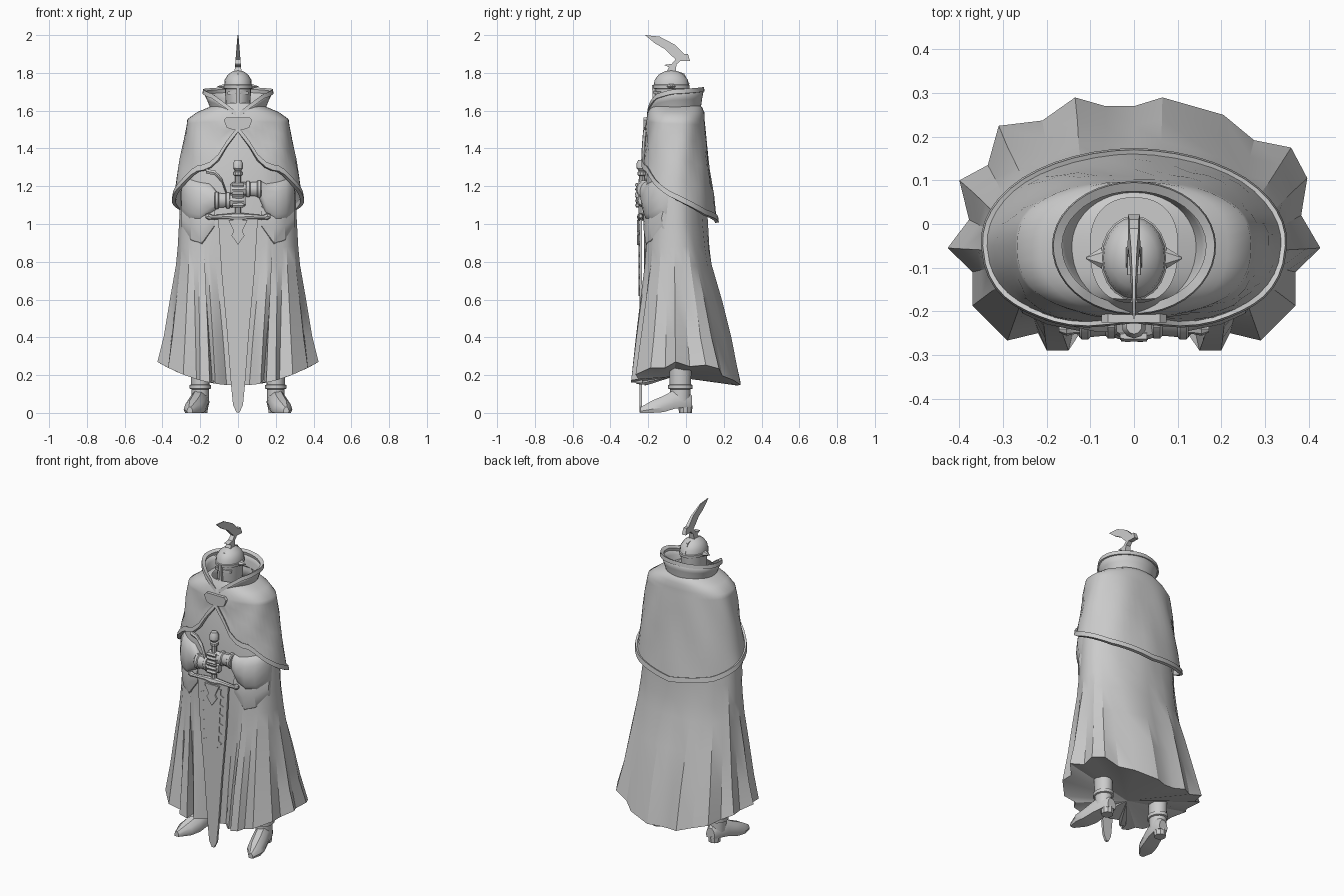
import bpy, bmesh, math
from math import sin, cos, pi, radians, atan2, copysign

if "Cube" in bpy.data.objects:
    bpy.data.objects.remove(bpy.data.objects["Cube"])


def finish(name, bm, smooth=35):
    bmesh.ops.recalc_face_normals(bm, faces=bm.faces)
    me = bpy.data.meshes.new(name)
    bm.to_mesh(me)
    bm.free()
    ob = bpy.data.objects.new(name, me)
    bpy.context.collection.objects.link(ob)
    bpy.ops.object.select_all(action='DESELECT')
    ob.select_set(True)
    bpy.context.view_layer.objects.active = ob
    if smooth:
        bpy.ops.object.shade_smooth_by_angle(angle=radians(smooth))
    return ob


def loft(name, rings, caps=(True, True), closed=True, smooth=35):
    bm = bmesh.new()
    vs = [[bm.verts.new(p) for p in r] for r in rings]
    n = len(vs[0])
    for a, b in zip(vs, vs[1:]):
        for i in range(n if closed else n - 1):
            j = (i + 1) % n
            bm.faces.new((a[i], a[j], b[j], b[i]))
    for use, r in zip(caps, (vs[0], vs[-1])):
        if use:
            c = bm.verts.new([sum(v.co[k] for v in r) / n for k in range(3)])
            for i in range(n):
                bm.faces.new((r[i], r[(i + 1) % n], c))
    return finish(name, bm, smooth)


def prism(name, pts, place, d):
    """Extrude a 2D outline by +-d; place(u, v, d) gives the 3D point."""
    bm = bmesh.new()
    a, b = [[bm.verts.new(place(u, v, s * d)) for u, v in pts] for s in (-1, 1)]
    n = len(pts)
    for i in range(n):
        bm.faces.new((a[i], a[(i + 1) % n], b[(i + 1) % n], b[i]))
    bm.faces.new(a)
    bm.faces.new(b[::-1])
    return finish(name, bm, 0)


def oval(th, rx, rf, rb, z, kf=.8, kb=1., cy=-.05):
    s, c = sin(th), cos(th)
    k = kf if c > 0 else kb
    return (rx * copysign(abs(s) ** k, s),
            cy - (rf if c > 0 else rb) * copysign(abs(c) ** k, c), z)


def keyed(keys, th):
    a = abs((math.degrees(th) + 180) % 360 - 180)
    for (a0, v0), (a1, v1) in zip(keys, keys[1:]):
        if a <= a1:
            return v0 + (v1 - v0) * (a - a0) / (a1 - a0)
    return keys[-1][1]


def zring(x, y, z, rx, ry, n=16):
    return [(x + rx * sin(2 * pi * i / n), y - ry * cos(2 * pi * i / n), z) for i in range(n)]


def xring(x, y, z, ry, rz, n=12):
    return [(x, y + ry * cos(2 * pi * i / n), z + rz * sin(2 * pi * i / n)) for i in range(n)]


# long robe with pleats deepening toward the hem, closed underneath
front = [(0, -.22), (.06, -.205), (.10, -.25), (.12, -.265), (.135, -.23), (.15, -.29), (.2, -.29),
         (.22, -.25), (.29, -.267), (.37, -.187), (.37, -.11), (.427, -.055)]
back = [(.383, .02), (.397, .105), (.36, .175), (.275, .192), (.205, .25), (.065, .29), (0, .27), (-.065, .27),
        (-.135, .29), (-.21, .237), (-.31, .225), (-.335, .135), (-.4, .1), (-.378, .01)]
hem = front + back + [(-x, y) for x, y in front[:0:-1]]
rings = []
for z, t, k in ((1.55, 0, .72), (1.4, 0, .9), (1.2, 0, .98), (1.0, .03, 1), (.88, .1, 1), (.78, .19, 1),
                (.6, .45, 1), (.4, .72, 1), (0, 1, 1)):
    r = []
    for x, y in hem:
        th = atan2(x, -(y + .04))
        fold = .007 * sin(8 * abs(th) + 7 * z) * max(0, -cos(th) + .3) * (0 < z < 1.1)
        kk = k + fold * 4
        ux, uy, _ = oval(th, .308 * kk, .172 * kk, .158 * kk, 0)
        zz = z if z else .145 + .125 * (x / .427) ** 2
        r.append((ux + (x - ux) * t, uy + (y - uy) * t, zz))
    rings.append(r)
loft("robe", rings, smooth=25)

# shoulder mantle, parted at the front
N = 48
ths = [2 * pi * i / N for i in range(N)]
hemkeys = [(0, 1.5), (15, 1.35), (25, 1.30), (40, 1.29), (60, 1.22), (90, 1.14), (135, 1.06), (180, 1.02)]


def mantle_pt(th, f, off=0, drop=0):
    z = 1.555 + (keyed(hemkeys, th) - 1.555) * f
    d = 1.555 - z
    a = abs((th + pi) % (2 * pi) - pi)
    o = off + .007 * sin(pi * f) * sin(7 * a + 5 * f)
    return oval(th, .268 + d * .17 + o, .16 + d * .1 + o, .148 + d * .12 + o, z - drop, .8, .85 + .15 * f)


rings = [[oval(t, *p, .8, .85) for t in ths] for p in
         ((.10, .13, .11, 1.64), (.155, .14, .135, 1.618), (.215, .152, .147, 1.593))]
rings += [[mantle_pt(t, f) for t in ths] for f in (0, .06, .25, .5, .75, 1)]
loft("mantle", rings, caps=(False, False), smooth=50)
loft("mantle_lining", [[mantle_pt(t, 1) for t in ths], [mantle_pt(t, .85, -.025) for t in ths]],
     caps=(False, False))
loft("mantle_border", [[mantle_pt(t, 1, o, d) for t in ths] for o, d in
                       ((-.008, -.012), (.008, -.018), (.012, .012), (-.008, .014), (-.008, -.012))],
     caps=(False, False))

# flared standing collar with a V opening and a flat lip
topkeys = [(0, 1.575), (20, 1.625), (45, 1.675), (80, 1.70), (180, 1.715)]
cths = [radians(3) + (2 * pi - radians(6)) * i / 40 for i in range(41)]


def collar_pt(t, f, off=0, dz=0):
    g = f ** 1.4
    return oval(t, .125 + .052 * g + off, .135 + .012 * g + off, .115 + .022 * g + off,
                1.56 + (keyed(topkeys, t) - 1.56) * f + dz, 1, 1)


col = loft("collar", [[collar_pt(t, f) for t in cths] for f in (0, .35, .7, 1)],
           caps=(False, False), closed=False)
col.modifiers.new("thickness", 'SOLIDIFY').thickness = .008
loft("collar_lip", [[collar_pt(t, 1, o, z) for t in cths] for o, z in
                    ((-.012, .002), (.008, .012), (.011, -.012), (-.008, -.016), (-.012, .002))],
     caps=(False, False), closed=False)

# clasp plate at the throat
prism("clasp", [(-.075, 1.55), (-.06, 1.565), (.06, 1.565), (.075, 1.55), (.06, 1.51), (.03, 1.5),
                (-.03, 1.5), (-.06, 1.51)], lambda u, v, d: (u, -.212 + d, v), .014)

# helmet, brim, nose guard and side spikes
HY = -.078
loft("helmet", [zring(0, HY, z, rx, ry, 20) for z, rx, ry in
                ((1.56, .058, .072), (1.64, .066, .084), (1.715, .069, .088), (1.718, .076, .096),
                 (1.735, .077, .097), (1.738, .073, .093), (1.765, .07, .087), (1.79, .054, .067),
                 (1.808, .03, .036), (1.814, .01, .012))])
prism("nose_guard", [(-.18, 1.735), (-.174, 1.62), (-.14, 1.62), (-.14, 1.735)],
      lambda u, v, d: (d, u, v), .008)
prism("helmet_ridge", [(-.17, 1.74), (-.14, 1.795), (-.08, 1.82), (-.01, 1.797), (.02, 1.74)],
      lambda u, v, d: (d, u, v), .006)
for s in (-1, 1):
    loft("helmet_spike", [xring(s * x, HY, 1.728, r, r * .6, 6) for x, r in
                          ((.06, .032), (.078, .022), (.11, .002))])
    prism("visor_plate", [(.012, 1.705), (.055, 1.70), (.055, 1.685), (.012, 1.69)],
          lambda u, v, d: (s * u, -.17 + u * .55 + d, v), .008)

# curved blade crest on the helmet
prism("crest", [(-.217, 2.0), (-.14, 1.992), (-.06, 1.95), (-.01, 1.9), (.01, 1.9), (.022, 1.862),
                (-.03, 1.864), (-.05, 1.845), (-.055, 1.81), (-.10, 1.81), (-.09, 1.83), (-.117, 1.842),
                (-.075, 1.848), (-.055, 1.872), (-.075, 1.89), (-.11, 1.925), (-.165, 1.957)],
      lambda u, v, d: (d * (2.03 - v) / .17, u, v), .014)

# greatsword held point down
SY = -.24
hb = [(.105, 1.03), (.088, .75), (.06, .45), (.037, .15), (.026, .04), (.008, .003)]
prism("blade", hb + [(-x, z) for x, z in hb[::-1]], lambda u, v, d: (u, SY + d, v), .007)
teeth = []
for i in range(6):
    z = 1.0 - i * .058
    w = .066 - i * .003
    teeth += [(w - .008, z), (w - .01, z - .035), (w + .012, z - .045)]
teeth.append((.02, .62))
prism("blade_etching", teeth + [(-x, z) for x, z in teeth[::-1]], lambda u, v, d: (u, SY - .008 + d, v), .004)
prism("blade_emblem", [(-.05, 1.02), (.05, 1.02), (.022, .96), (.035, .94), (0, .89), (-.035, .94),
                       (-.022, .96)], lambda u, v, d: (u, SY - .014 + d, v), .006)
loft("crossguard", [xring(x, SY, z, ry, rz, 8) for x, z, ry, rz in
                    [(s * x, z, ry, rz) for s, st in ((-1, 1), (1, -1)) for x, z, ry, rz in
                     ((.172, 1.042, .008, .01), (.155, 1.04, .016, .018), (.135, 1.036, .012, .011),
                      (.05, 1.04, .016, .015), (.01, 1.036, .02, .024))[::st]]])
loft("hilt", [zring(0, SY + .006, z, r, r, 10) for z, r in
              ((1.04, .018), (1.255, .016), (1.26, .024), (1.275, .024), (1.28, .015), (1.295, .028),
               (1.32, .028), (1.34, .018))])

# arms: wide sleeves, hanging drape, cuffs and gripping gauntlets
for s, hz in ((1, 1.185), (-1, 1.125)):
    loft("sleeve", [xring(s * x, y, z, ry, rz) for x, y, z, ry, rz in
                    ((.3, -.08, 1.14, .06, .1), (.255, -.14, 1.12, .065, .125),
                     (.2, -.172, 1.11, .058, .12), (.15, -.19, 1.13, .05, .09), (.11, -.21, hz, .038, .045))],
         smooth=50)
    loft("sleeve_drape", [xring(s * x, y, z, ry, rz, 8) for x, y, z, ry, rz in
                          ((.3, -.09, 1.03, .04, .07), (.25, -.15, .99, .045, .1),
                           (.19, -.185, .975, .04, .105), (.125, -.2, 1.04, .025, .07))], smooth=25)
    loft("gauntlet_cuff", [xring(s * x, -.225, hz, r, r * 1.2, 10) for x, r in
                           ((.125, .034), (.12, .04), (.105, .04), (.1, .034), (.065, .031), (.06, .037),
                            (.045, .037), (.04, .03))])
    loft("gauntlet_fist", [xring(s * x, SY + .01, hz, r, r * 1.1, 8) for x, r in
                           ((.055, .026), (.035, .034), (-.025, .034), (-.04, .024))])
    for k in range(3):
        loft("finger", [xring(s * x, -.257, hz - .026 + .024 * k, r, r, 6) for x, r in
                        ((.03, .012), (-.02, .013), (-.032, .008))])
loft("sleeve_band", [xring(x, y, z, .012, .014, 6) for x, y, z in
                     ((-.17, -.215, 1.28), (-.12, -.228, 1.27), (-.085, -.235, 1.23), (-.06, -.235, 1.16))])

# boots: shaft with ankle band, pointed foot turned outward, heel
for s in (-1, 1):
    loft("boot_shaft", [zring(s * .2, -.03, z, r, r * 1.15, 12) for z, r in
                        ((.05, .045), (.11, .047), (.125, .047), (.128, .056), (.148, .056),
                         (.15, .049), (.26, .052))])
    rings = []
    for y, x, w, z0, zt in ((.032, .19, .03, .03, .09), (.0, .195, .044, .03, .125), (-.06, .207, .05, .022, .122),
                            (-.12, .222, .054, .004, .09), (-.18, .238, .05, 0, .065), (-.24, .255, .015, 0, .03)):
        rings.append([(s * (x + w * u), y, z0 + (zt - z0) * v) for u, v in
                      ((-.85, 0), (.85, 0), (1, .3), (.8, .72), (.35, 1), (-.35, 1), (-.8, .72), (-1, .3))])
    loft("boot_foot", rings)
    loft("boot_heel", [zring(s * .194, -.003, z, r, r, 10) for z, r in ((0, .034), (.04, .038))])
